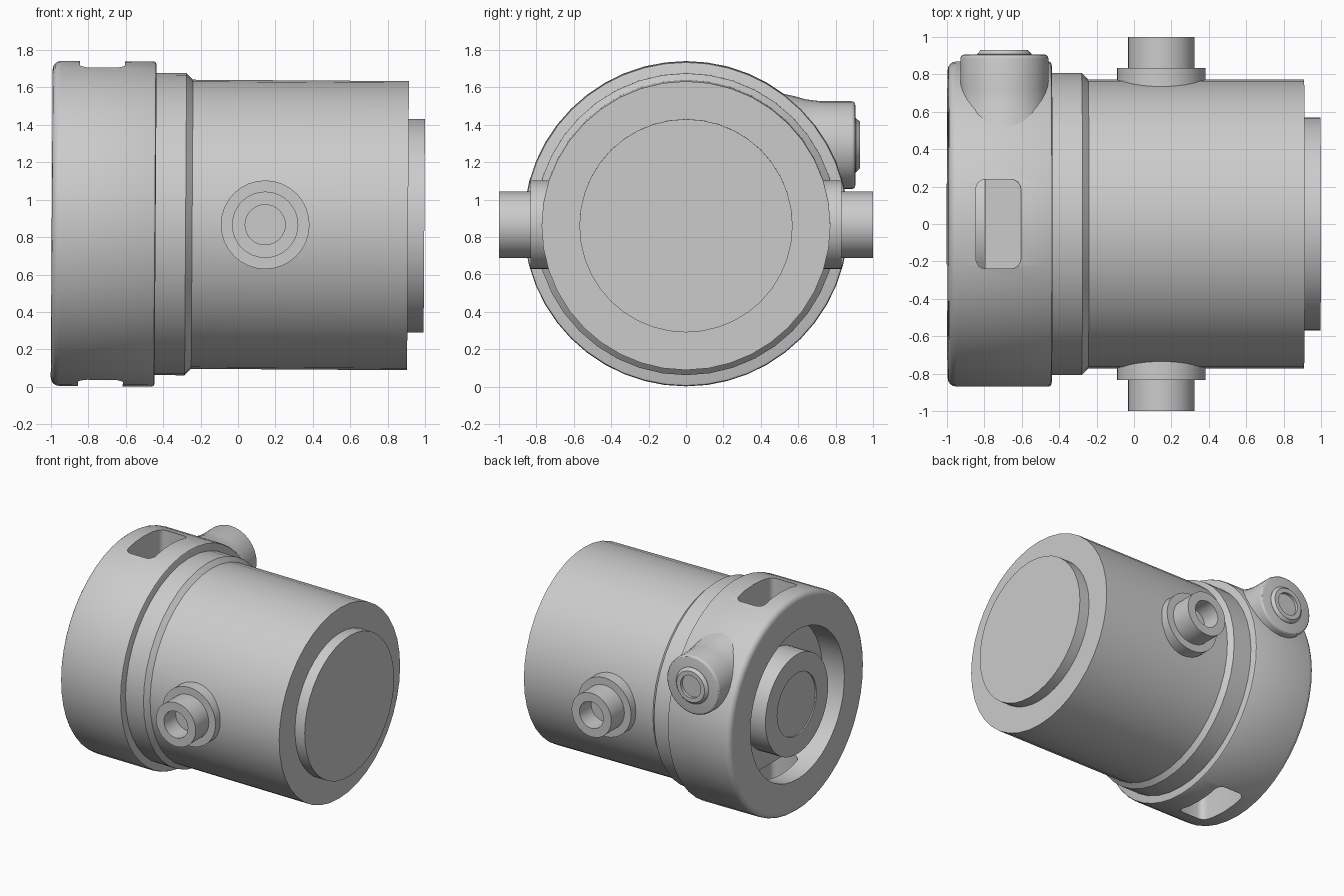
import bpy, bmesh, math
from mathutils import Matrix, Vector

old = bpy.data.objects.get("Cube")
if old:
    bpy.data.objects.remove(old, do_unlink=True)

grey = bpy.data.materials.new("plain_grey")
grey.use_nodes = True
grey.diffuse_color = (0.6, 0.6, 0.6, 1)
grey.node_tree.nodes["Principled BSDF"].inputs["Base Color"].default_value = (0.6, 0.6, 0.6, 1)

# The whole housing leans very slightly about y
LEAN = Matrix.Translation((0, 0, 0.867)) @ Matrix.Rotation(0.0065, 4, 'Y')


def finish(name, bm):
    bmesh.ops.recalc_face_normals(bm, faces=bm.faces)
    mesh = bpy.data.meshes.new(name)
    bm.to_mesh(mesh)
    bm.free()
    mesh.materials.append(grey)
    obj = bpy.data.objects.new(name, mesh)
    bpy.context.collection.objects.link(obj)
    obj.matrix_world = LEAN
    return obj


def smooth(obj):
    bpy.ops.object.select_all(action='DESELECT')
    obj.select_set(True)
    bpy.context.view_layer.objects.active = obj
    bpy.ops.object.shade_smooth_by_angle(angle=math.radians(30))


def lathe(name, profile, direction=(1, 0, 0), origin=(0, 0, 0), sides=40):
    """Revolve (radius, distance) points about a direction through origin."""
    bm = bmesh.new()
    verts = [bm.verts.new((r, 0, d)) for r, d in profile]
    edges = [bm.edges.new(pair) for pair in zip(verts, verts[1:])]
    bmesh.ops.spin(bm, geom=verts + edges, cent=(0, 0, 0), axis=(0, 0, 1),
                   angle=math.tau, steps=sides, use_duplicate=False)
    bmesh.ops.remove_doubles(bm, verts=bm.verts, dist=0.0005)
    turn = Vector((0, 0, 1)).rotation_difference(Vector(direction)).to_matrix().to_4x4()
    bmesh.ops.transform(bm, matrix=Matrix.Translation(origin) @ turn, verts=bm.verts)
    return finish(name, bm)


def arc(r, d, radius, start, end, steps=4):
    angles = [math.radians(start + (end - start) * i / steps) for i in range(steps + 1)]
    return [(r + radius * math.cos(a), d + radius * math.sin(a)) for a in angles]


# Main barrel with raised end cap
smooth(lathe("barrel", [(0, -0.5), (0.772, -0.5), (0.772, 0.908), (0, 0.908)]))
smooth(lathe("end_cap", [(0, 0.88), (0.57, 0.88), (0.57, 0.995), (0, 0.995)]))

# Chamfered ring between barrel and collar
smooth(lathe("neck_ring", [(0, -0.5), (0.807, -0.5), (0.807, -0.28), (0.772, -0.245), (0, -0.245)]))

# Collar with open recess and central hub
collar = lathe("collar", [(0, -0.98), (0.25, -0.98), (0.25, -0.99), (0.40, -0.99),
                          (0.40, -0.80), (0.60, -0.80), (0.60, -0.995)]
               + arc(0.823, -0.95, 0.045, -90, 0)
               + arc(0.853, -0.455, 0.015, 0, 90, 2) + [(0, -0.44)], sides=48)

# Rounded slots through the top and bottom of the collar
for sign in (1, -1):
    bm = bmesh.new()
    bmesh.ops.create_cube(bm, size=1)
    bmesh.ops.scale(bm, vec=(0.24, 0.475, 0.5), verts=bm.verts)
    upright = [e for e in bm.edges if abs(e.verts[0].co.z - e.verts[1].co.z) > 0.1]
    bmesh.ops.bevel(bm, geom=upright, offset=0.05, segments=4, profile=0.5, affect='EDGES')
    bmesh.ops.translate(bm, vec=(-0.73, 0, sign * 0.75), verts=bm.verts)
    cutter = finish("slot_cutter", bm)
    cutter.hide_render = True
    cut = collar.modifiers.new("slot", 'BOOLEAN')
    cut.operation, cut.solver, cut.object = 'DIFFERENCE', 'EXACT', cutter
    bpy.context.view_layer.objects.active = collar
    bpy.ops.object.modifier_apply(modifier=cut.name)
    bpy.data.objects.remove(cutter, do_unlink=True)
smooth(collar)

# Front and back pipe ports, each a flange with a hollow tube
for side, sign in (("front", -1), ("back", 1)):
    centre, outward = (0.145, 0, 0), (0, sign, 0)
    smooth(lathe(side + "_port_flange", [(0, 0.6), (0.237, 0.6), (0.237, 0.832), (0, 0.832)],
                 outward, centre, 32))
    smooth(lathe(side + "_port_tube", [(0, 0.7), (0.177, 0.7), (0.177, 1.0), (0.107, 1.0),
                                       (0.107, 0.85), (0, 0.85)], outward, centre, 32))

# Filleted boss on the back of the collar, with a chamfered hollow fitting
boss_centre = (-0.695, 0, 0.42)
smooth(lathe("boss", [(0, 0.45), (0.275, 0.52), (0.262, 0.58), (0.245, 0.64), (0.235, 0.72)]
             + arc(0.215, 0.885, 0.02, 0, 90, 3) + [(0, 0.905)], (0, 1, 0), boss_centre, 32))
smooth(lathe("boss_fitting", [(0, 0.8), (0.145, 0.8), (0.145, 0.908), (0.125, 0.93),
                              (0.09, 0.93), (0.09, 0.907), (0, 0.907)],
             (0, 1, 0), boss_centre, 32))
